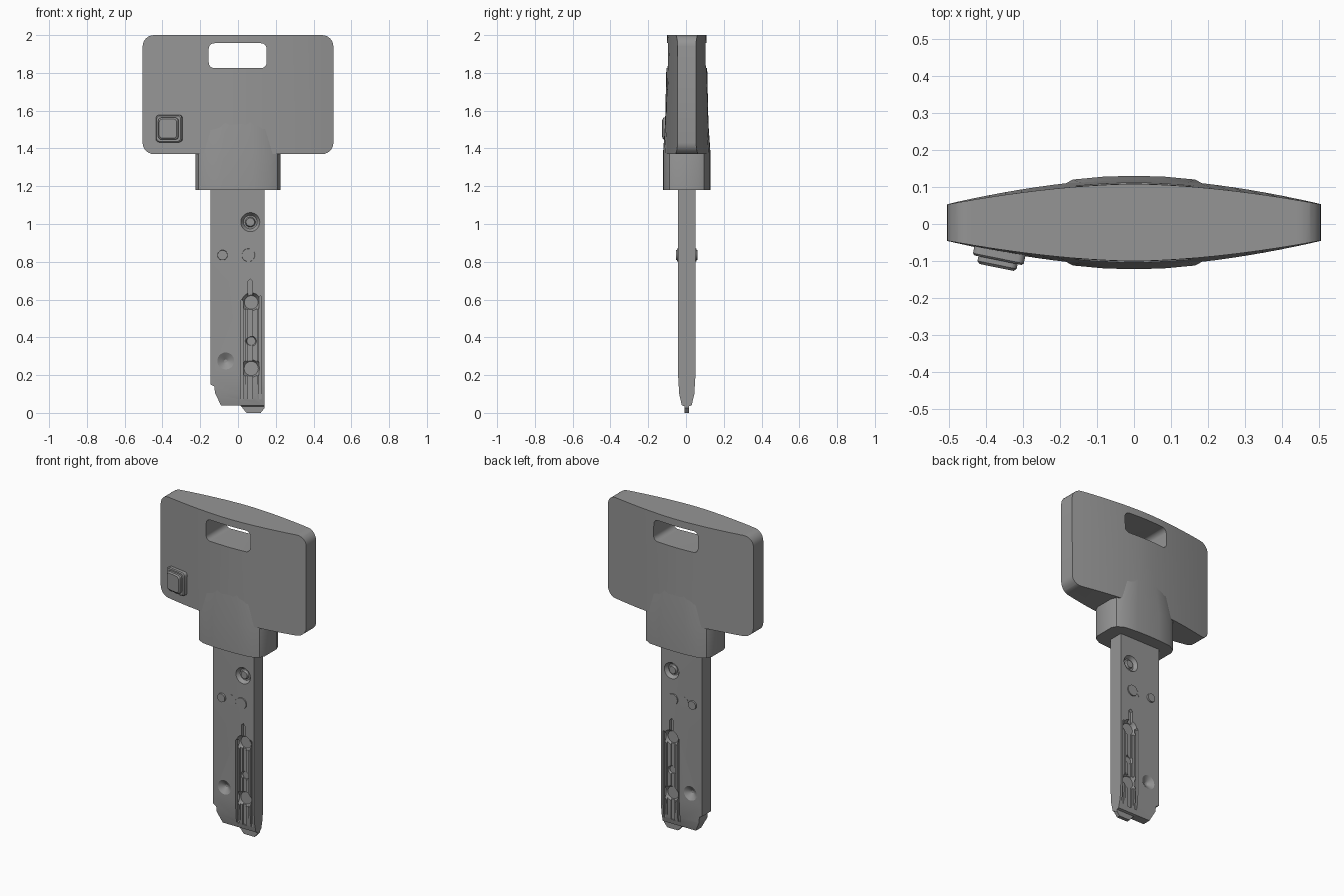
import bpy, bmesh, math
from mathutils import Vector, Matrix

if "Cube" in bpy.data.objects:
    bpy.data.objects.remove(bpy.data.objects["Cube"], do_unlink=True)

metal = bpy.data.materials.new("mid grey")
metal.use_nodes = True
metal.diffuse_color = (0.3, 0.3, 0.3, 1)
metal.node_tree.nodes["Principled BSDF"].inputs["Base Color"].default_value = metal.diffuse_color
MID = 0.004  # centre plane of the key in y


def finish(name, bm):
    bmesh.ops.recalc_face_normals(bm, faces=bm.faces)
    mesh = bpy.data.meshes.new(name)
    bm.to_mesh(mesh)
    bm.free()
    mesh.materials.append(metal)
    ob = bpy.data.objects.new(name, mesh)
    bpy.context.collection.objects.link(ob)
    return ob


def loft(name, rings):
    """Skin a list of equal-length rings and cap both ends."""
    bm = bmesh.new()
    rows = [[bm.verts.new(p) for p in ring] for ring in rings]
    n = len(rows[0])
    for a, b in zip(rows, rows[1:]):
        for i in range(n):
            j = (i + 1) % n
            bm.faces.new((a[i], a[j], b[j], b[i]))
    bm.faces.new(rows[0])
    bm.faces.new(rows[-1])
    return finish(name, bm)


def prism(name, pts, axis, lo, hi):
    place = {"x": lambda u, v, d: (d, u, v), "y": lambda u, v, d: (u, d, v)}[axis]
    return loft(name, [[place(u, v, d) for u, v in pts] for d in (lo, hi)])


def rounded(x0, x1, z0, z1, r, steps=6):
    pts = []
    corners = [(x1 - r, z1 - r), (x0 + r, z1 - r), (x0 + r, z0 + r), (x1 - r, z0 + r)]
    for k, (cx, cz) in enumerate(corners):
        for s in range(steps + 1):
            a = (k + s / steps) * math.pi / 2
            pts.append((cx + r * math.cos(a), cz + r * math.sin(a)))
    return pts


def disc(name, x, z, y0, y1, r0, r1, n=28):
    """Round pin or cone along y."""
    ang = [2 * math.pi * i / n for i in range(n)]
    return loft(name, [[(x + r * math.cos(a), y, z + r * math.sin(a)) for a in ang]
                       for y, r in ((y0, r0), (y1, r1))])


def select(ob):
    bpy.ops.object.select_all(action="DESELECT")
    ob.select_set(True)
    bpy.context.view_layer.objects.active = ob


def boolean(ob, tool, op="DIFFERENCE"):
    mod = ob.modifiers.new("cut", "BOOLEAN")
    mod.operation, mod.solver, mod.object = op, "EXACT", tool
    select(ob)
    bpy.ops.object.modifier_apply(modifier=mod.name)
    bpy.data.objects.remove(tool, do_unlink=True)


def smooth(ob):
    select(ob)
    bpy.ops.object.shade_smooth_by_angle(angle=math.radians(28))


# Grip: lens-shaped plan, trimmed to a rounded outline, with a ring slot
def lens(z, bulge, end=0.046, n=24):
    xs = [-0.52 + 1.04 * i / n for i in range(n + 1)]
    half = [(x, end + (bulge - end) * (1 - abs(x / 0.52) ** 1.7)) for x in xs]
    return [(x, MID + y, z) for x, y in half] + [(x, MID - y, z) for x, y in reversed(half)]


grip = loft("grip", [lens(1.3, 0.12), lens(2.05, 0.103)])
boolean(grip, prism("outline", rounded(-0.505, 0.505, 1.37, 2.0, 0.06), "y", -0.3, 0.3), "INTERSECT")
boolean(grip, prism("slot", rounded(-0.155, 0.152, 1.825, 1.957, 0.03), "y", -0.3, 0.3))
smooth(grip)


# Collar: faceted sleeve that fades into the grip
def sleeve(z, sx, sy):
    half = [(-0.225, 0.06), (-0.21, 0.092), (-0.165, 0.116), (-0.08, 0.124),
            (0, 0.126), (0.08, 0.124), (0.165, 0.116), (0.21, 0.092), (0.225, 0.06)]
    return [(x * sx, MID + y * sy, z) for x, y in half] + \
           [(x * sx, MID - y * sy, z) for x, y in reversed(half)]


collar = loft("collar", [sleeve(1.18, 1, 1), sleeve(1.37, 1, 1), sleeve(1.62, 0.76, 0.86)])
smooth(collar)

# Blade: stepped tip outline crossed with a tapering side profile
outline = [(-0.145, 1.2), (-0.145, 0.15), (-0.125, 0.14), (-0.122, 0.105), (-0.09, 0.04),
           (0.012, 0.04), (0.045, 0), (0.12, 0), (0.14, 0.025), (0.14, 1.2)]
half = [(0.011, -0.01), (0.012, 0.035), (0.026, 0.04), (0.04, 0.1), (0.046, 0.2), (0.046, 1.3)]
side = [(MID + y, z) for y, z in half] + [(MID - y, z) for y, z in reversed(half)]
blade = prism("blade", outline, "y", -0.2, 0.2)
boolean(blade, prism("side", side, "x", -0.3, 0.3), "INTERSECT")

# Milling and dimples, the same on both faces
pockets = [(0.07, 0.585, 0.045), (0.07, 0.38, 0.028), (0.07, 0.235, 0.047)]
for s in (-1, 1):
    def depth(d):
        return MID + s * (0.046 - d)
    out = MID + s * 0.1
    tracks = [(0.012, 0.028, 0.6, 0.02), (0.04, 0.1, 0.64, 0.011),
              (0.052, 0.078, 0.71, 0.02), (0.112, 0.125, 0.62, 0.014)]
    for x0, x1, top, d in tracks:
        w = (x1 - x0) / 2
        shape = [(x0, 0.07), (x1, 0.07), (x1, top - w), ((x0 + x1) / 2, top), (x0, top - w)]
        boolean(blade, prism("track", shape, "y", depth(d), out))
    for x, z, r in pockets:
        boolean(blade, disc("pocket", x, z, depth(0.024), out, r * 0.8, r * 1.9))
    boolean(blade, disc("dimple", -0.065, 0.275, depth(0.024), depth(-0.01), 0.008, 0.06))
    boolean(blade, disc("bore", 0.065, 1.01, depth(0.022), depth(-0.01), 0.036, 0.057))
smooth(blade)

for s, word in ((-1, "front"), (1, "back")):
    face = MID + s * 0.046
    smooth(disc(word + "_bore_stud", 0.065, 1.01, face - s * 0.03, face - s * 0.008, 0.03, 0.022))
    smooth(disc(word + "_small_pin", -0.082, 0.835, face - s * 0.01, face + s * 0.01, 0.028, 0.026))
    smooth(disc(word + "_large_pin", 0.055, 0.835, face - s * 0.01, face + s * 0.006, 0.036, 0.034))
    smooth(disc(word + "_flush_pin", -0.018, 0.835, face - s * 0.01, face + s * 0.001, 0.034, 0.034))


# Push button: rimmed base and raised pad, tilted with the grip face
def button_block(name, w, h, out, inset):
    levels = ((0.03, 0), (-out + inset, 0), (-out, inset))
    ob = loft(name, [[(x, y, z) for x, z in
                      rounded(-w / 2 + i, w / 2 - i, -h / 2 + i, h / 2 - i, 0.018)] for y, i in levels])
    tilt = Matrix.Translation(Vector((-0.364, -0.082, 1.505))) @ Matrix.Rotation(-0.2, 4, "Z")
    ob.data.transform(tilt)
    return ob


base = button_block("button_base", 0.14, 0.145, 0.016, 0.005)
pad = button_block("button_pad", 0.108, 0.116, 0.036, 0.007)
smooth(base)
smooth(pad)
